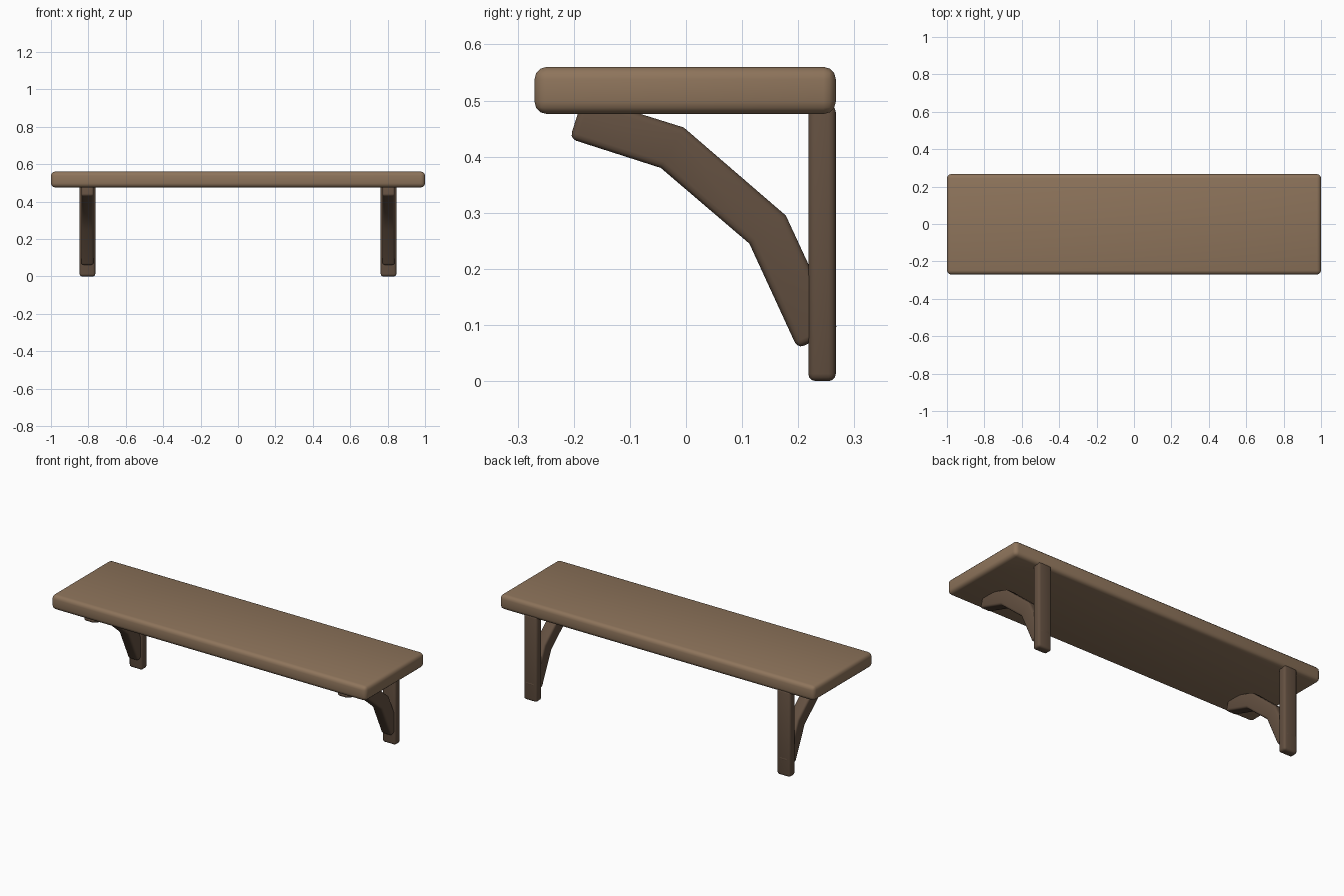
import bpy, bmesh, math

if "Cube" in bpy.data.objects:
    bpy.data.objects.remove(bpy.data.objects["Cube"])


def material(name, colour):
    m = bpy.data.materials.new(name)
    m.diffuse_color = (*colour, 1)
    m.use_nodes = True
    m.node_tree.nodes["Principled BSDF"].inputs["Base Color"].default_value = m.diffuse_color
    return m


shelf_wood = material("shelf_wood", (0.27, 0.175, 0.105))
bracket_wood = material("bracket_wood", (0.125, 0.08, 0.052))


def slab(name, profile, x0, x1, bevel, mat):
    """Extrude a (y, z) profile along x, then round its sharp edges."""
    bm = bmesh.new()
    face = bm.faces.new([bm.verts.new((x0, y, z)) for y, z in profile])
    new = bmesh.ops.extrude_face_region(bm, geom=[face])["geom"]
    verts = [v for v in new if isinstance(v, bmesh.types.BMVert)]
    bmesh.ops.translate(bm, verts=verts, vec=(x1 - x0, 0, 0))
    bmesh.ops.recalc_face_normals(bm, faces=bm.faces)
    # shallow bends stay crisp, only corners near 90 degrees are rounded
    edges = [e for e in bm.edges if e.calc_face_angle(0) > math.radians(50)]
    bmesh.ops.bevel(bm, geom=edges, offset=bevel, segments=3, profile=0.5,
                    affect='EDGES', clamp_overlap=True)
    mesh = bpy.data.meshes.new(name)
    bm.to_mesh(mesh)
    bm.free()
    mesh.materials.append(mat)
    ob = bpy.data.objects.new(name, mesh)
    bpy.context.collection.objects.link(ob)
    bpy.ops.object.select_all(action='DESELECT')
    ob.select_set(True)
    bpy.context.view_layer.objects.active = ob
    bpy.ops.object.shade_smooth_by_angle(angle=math.radians(35))
    return ob


def rect(y0, y1, z0, z1):
    return [(y0, z0), (y1, z0), (y1, z1), (y0, z1)]


# Shelf board
slab("shelf_board", rect(-0.27, 0.267, 0.476, 0.56), -1, 1, 0.022, shelf_wood)

# Brackets: wall post and bent brace on each side
brace = [(-0.207, 0.432), (-0.045, 0.38), (0.113, 0.245), (0.199, 0.058),
         (0.272, 0.092), (0.178, 0.295), (-0.004, 0.452), (-0.183, 0.508)]
for side, cx in (("left", -0.805), ("right", 0.805)):
    slab(side + "_post", rect(0.218, 0.267, 0, 0.492),
         cx - 0.042, cx + 0.042, 0.013, bracket_wood)
    slab(side + "_brace", brace, cx - 0.033, cx + 0.033, 0.012, bracket_wood)
